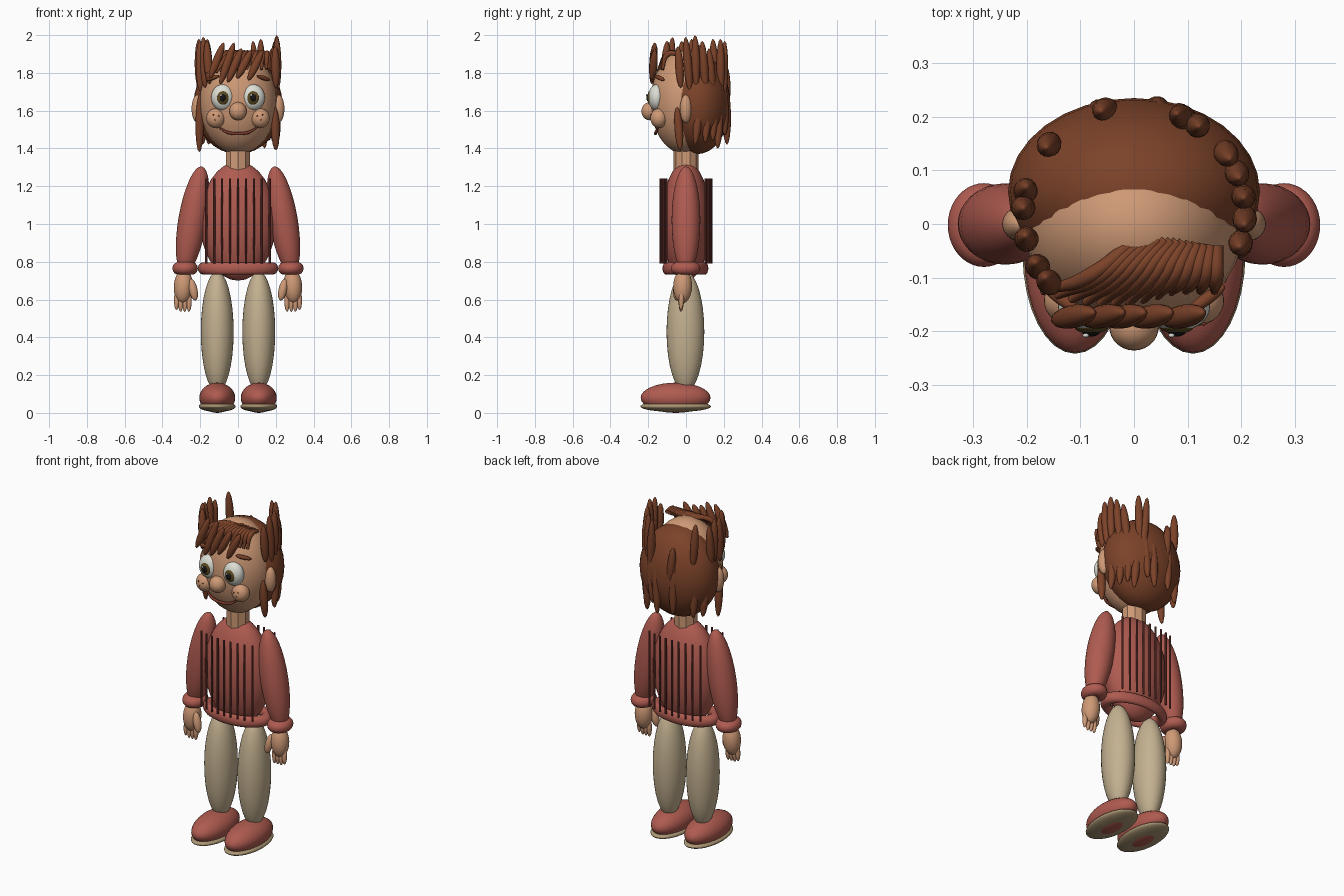
import bpy, math, random
from mathutils import Vector

random.seed(4)
if "Cube" in bpy.data.objects:
    bpy.data.objects.remove(bpy.data.objects["Cube"], do_unlink=True)


def material(name, r, g, b):
    m = bpy.data.materials.new(name)
    m.use_nodes = True
    m.diffuse_color = (r, g, b, 1)
    bsdf = m.node_tree.nodes["Principled BSDF"]
    bsdf.inputs["Base Color"].default_value = (r, g, b, 1)
    bsdf.inputs["Roughness"].default_value = 0.7
    return m


SKIN = material("skin", .62, .32, .18)
HAIR = material("brown hair", .2, .055, .022)
KNIT = material("red knit", .43, .105, .08)
RIB = material("dark red rib", .17, .04, .033)
CLOTH = material("beige cloth", .55, .44, .28)
SOLE = material("tan sole", .4, .3, .17)
WHITE = material("eye white", .72, .73, .66)
IRIS = material("olive iris", .11, .07, .015)
BLACK = material("black", .008, .008, .008)
LIPS = material("brown lips", .2, .045, .025)


def finish(name, mat):
    ob = bpy.context.object
    ob.name = name
    ob.data.materials.append(mat)
    bpy.ops.object.shade_smooth()
    return ob


def ball(name, loc, radii, mat, seg=32):
    bpy.ops.mesh.primitive_uv_sphere_add(segments=seg, ring_count=seg // 2, location=loc)
    ob = finish(name, mat)
    ob.scale = radii
    return ob


def spindle(name, a, b, r, mat, seg=16):
    """Ellipsoid stretched from point a to point b."""
    a, b = Vector(a), Vector(b)
    ob = ball(name, (a + b) / 2, (r, r, (b - a).length / 2), mat, seg)
    ob.rotation_euler = (b - a).to_track_quat('Z', 'Y').to_euler()
    return ob


def ring(name, loc, major, minor, scale, mat):
    bpy.ops.mesh.primitive_torus_add(location=loc, major_radius=major, minor_radius=minor,
                                     major_segments=40, minor_segments=14)
    ob = finish(name, mat)
    ob.scale = scale
    return ob


def rod(name, loc, r, depth, mat):
    bpy.ops.mesh.primitive_cylinder_add(vertices=10, radius=r, depth=depth, location=loc)
    finish(name, mat)
    bpy.ops.object.shade_smooth_by_angle()


def tube(name, points, radii, mat):
    """Smooth tapered tube through a few points."""
    cu = bpy.data.curves.new(name, 'CURVE')
    cu.dimensions = '3D'
    cu.bevel_depth = 1
    cu.bevel_resolution = 2
    cu.use_fill_caps = True
    sp = cu.splines.new('BEZIER')
    sp.bezier_points.add(len(points) - 1)
    for p, co, r in zip(sp.bezier_points, points, radii):
        p.co, p.radius = co, r
        p.handle_left_type = p.handle_right_type = 'AUTO'
    cu.materials.append(mat)
    bpy.context.collection.objects.link(bpy.data.objects.new(name, cu))


# Torso, hem and neck
ball("torso", (0, 0, 1.015), (.2, .13, .315), KNIT)
ring("sweater_hem", (0, -.003, .765), .18, .033, (1, .57, 1), KNIT)
rod("neck", (0, 0, 1.34), .066, .16, SKIN)

# Vertical knit ribs, front and back
for i in range(-4, 5):
    x = i * .042
    y = .133 * math.sqrt(1 - (x / .27) ** 2)
    for side, s in (("front", -1), ("back", 1)):
        rod(f"{side}_rib", (x, s * y, 1.015), .006, .45, RIB)

# Arms, hands, legs and shoes
for side, s in (("left", 1), ("right", -1)):
    spindle(f"{side}_sleeve", (s * .192, 0, 1.305), (s * .288, 0, .735), .076, KNIT, 32)
    ring(f"{side}_cuff", (s * .28, -.002, .765), .037, .034, (.95, 1.1, 1), KNIT)
    spindle(f"{side}_palm", (s * .285, -.015, .76), (s * .295, -.02, .58), .05, SKIN, 24)
    spindle(f"{side}_thumb", (s * .25, -.04, .71), (s * .225, -.05, .595), .023, SKIN)
    for i in range(4):
        x = .258 + i * .022
        spindle(f"{side}_finger", (s * x, -.022, .65),
                (s * (x + .002), -.027, .535 + .01 * (i == 3)), .014, SKIN)
    ball(f"{side}_leg", (s * .11, -.003, .43), (.087, .1, .32), CLOTH)
    ball(f"{side}_shoe", (s * .11, -.055, .08), (.095, .185, .08), KNIT)
    ball(f"{side}_sole", (s * .11, -.055, .034), (.098, .187, .029), SOLE)

# Head and hair cap
ball("head", (0, -.005, 1.645), (.205, .183, .275), SKIN)
ball("hair_cap", (0, .06, 1.635), (.235, .175, .265), HAIR)
ball("nose", (0, -.192, 1.597), (.046, .044, .048), SKIN)

# Features on both sides of the face
for side, s in (("left", 1), ("right", -1)):
    ball(f"{side}_ear", (s * .212, 0, 1.61), (.034, .032, .075), SKIN)
    ball(f"{side}_eye", (s * .08, -.155, 1.67), (.062, .045, .07), WHITE)
    ball(f"{side}_iris", (s * .08, -.19, 1.668), (.032, .015, .037), IRIS)
    ball(f"{side}_pupil", (s * .08, -.2, 1.668), (.017, .01, .02), BLACK)
    ball(f"{side}_glint", (s * .08 - .01, -.208, 1.682), (.006, .004, .006), WHITE, 12)
    ball(f"{side}_cheek", (s * .118, -.143, 1.56), (.05, .046, .052), SKIN)
    for dx, dz in ((-.016, .012), (.012, .018), (.004, -.008)):
        ball("freckle", (s * (.118 + dx), -.186, 1.56 + dz), (.004, .004, .004), LIPS, 8)
    spindle(f"{side}_eyebrow", (s * .1, -.165, 1.785), (s * .17, -.115, 1.762), .012, HAIR)

tube("mouth", [(-.105, -.146, 1.515), (-.06, -.158, 1.487), (0, -.162, 1.478),
               (.06, -.158, 1.487), (.105, -.146, 1.515)], [.004, .008, .008, .008, .004], LIPS)

# Combed fringe, swept from the crown to the brow
for i in range(13):
    t = i / 12
    x0, x1 = .01 + .145 * t, -.17 + .32 * t
    y1 = -.125 - .025 * math.sin(math.pi * min(t * 1.3, 1))
    tube("fringe_strand", [(x0, -.025 - .015 * t, 1.9), ((x0 + x1) / 2, -.095, 1.9),
                           (x1, y1, 1.8 + .02 * t)], [.012, .015, .008], HAIR)

# Loose locks over the brow
for x, top, low in ((-.115, 1.96, 1.77), (-.06, 1.96, 1.74), (-.02, 1.93, 1.75),
                    (.03, 1.92, 1.77), (.09, 1.92, 1.76)):
    spindle("brow_lock", (x + .04, -.165, top), (x - .035, -.18, low), .022, HAIR)

# Upright spikes: angle around the head, counter-clockwise from +x, top and bottom heights
UPRIGHT = ((-16, 1.94, 1.72), (-3, 1.99, 1.7), (9, 2.0, 1.72), (22, 1.97, 1.7),
           (34, 1.93, 1.68), (55, 1.98, 1.7), (64, 1.97, 1.62), (105, 1.84, 1.62),
           (140, 1.98, 1.72), (168, 1.95, 1.7), (177, 1.98, 1.72), (194, 1.97, 1.7),
           (210, 1.99, 1.72), (220, 1.97, 1.74))
HANGING = ((-17, 1.62, 1.39), (12, 1.66, 1.42), (27, 1.68, 1.43), (40, 1.72, 1.44),
           (50, 1.66, 1.4), (66, 1.75, 1.47), (78, 1.72, 1.42), (108, 1.74, 1.44),
           (140, 1.68, 1.42), (157, 1.64, 1.42), (192, 1.69, 1.38))
for name, locks in (("upright_lock", UPRIGHT), ("hanging_lock", HANGING)):
    for deg, top, low in locks:
        c, s = math.cos(math.radians(deg)), math.sin(math.radians(deg))
        k = random.uniform(-.015, .015)
        spindle(name, (.207 * c - k * s, .02 + .2 * s + k * c, top),
                (.207 * c + k * s, .02 + .2 * s - k * c, low), .023, HAIR)
